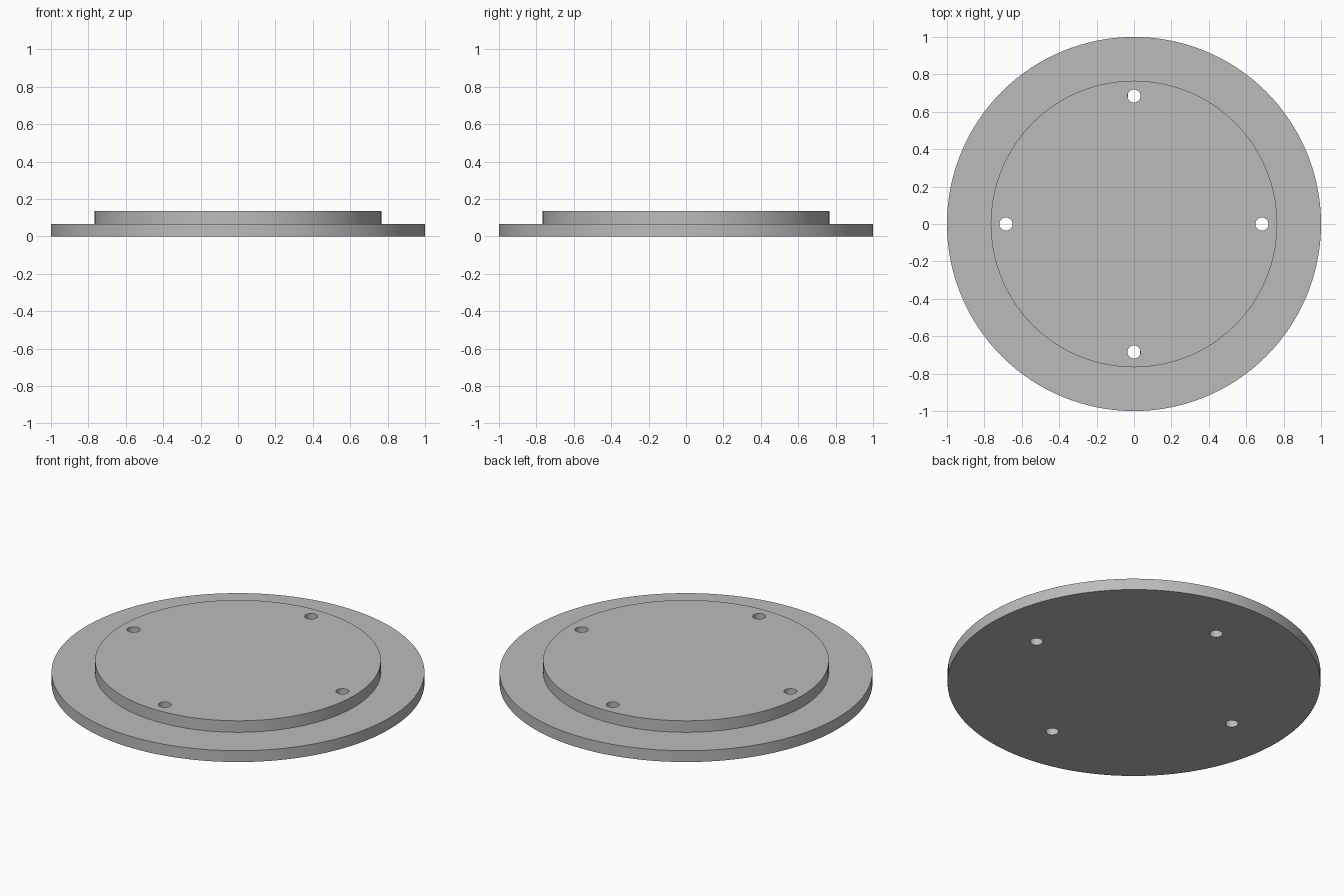
import bpy, bmesh, math
from mathutils import Matrix, Vector

SEGMENTS = 128
FLANGE_RADIUS, FLANGE_TOP = 1.0, 0.067
BOSS_RADIUS, BOSS_TOP = 0.766, 0.135
HOLE_RADIUS, HOLE_CIRCLE = 0.035, 0.684

if "Cube" in bpy.data.objects:
    bpy.data.objects.remove(bpy.data.objects["Cube"], do_unlink=True)

grey = bpy.data.materials.new("plain grey")
grey.use_nodes = True
grey.diffuse_color = (0.5, 0.5, 0.5, 1)
grey.node_tree.nodes["Principled BSDF"].inputs["Base Color"].default_value = (0.5, 0.5, 0.5, 1)


def make_object(name, bm):
    bmesh.ops.recalc_face_normals(bm, faces=bm.faces)
    mesh = bpy.data.meshes.new(name)
    bm.to_mesh(mesh)
    bm.free()
    mesh.materials.append(grey)
    obj = bpy.data.objects.new(name, mesh)
    bpy.context.collection.objects.link(obj)
    return obj


def stepped_disc(name, steps):
    """Round solid: the first (radius, z) is the base, each next one an extruded ring."""
    bm = bmesh.new()
    radius, z = steps[0]
    ring = bmesh.ops.create_circle(bm, cap_ends=True, segments=SEGMENTS, radius=radius,
                                   matrix=Matrix.Translation((0, 0, z)))["verts"]
    face = bm.faces[:][0]
    for new_radius, new_z in steps[1:]:
        result = bmesh.ops.extrude_face_region(bm, geom=[face], use_keep_orig=(z == 0))
        verts = [g for g in result["geom"] if isinstance(g, bmesh.types.BMVert)]
        face = next(g for g in result["geom"] if isinstance(g, bmesh.types.BMFace))
        scale = new_radius / radius
        for v in verts:
            v.co = Vector((v.co.x * scale, v.co.y * scale, new_z))
        radius, z = new_radius, new_z
    return make_object(name, bm)


# Wide flange with the raised round boss on top
plate = stepped_disc("flange_plate", [
    (FLANGE_RADIUS, 0), (FLANGE_RADIUS, FLANGE_TOP),
    (BOSS_RADIUS, FLANGE_TOP), (BOSS_RADIUS, BOSS_TOP)])

# Four bolt holes through the whole plate
bm = bmesh.new()
for i in range(4):
    angle = i * math.pi / 2
    place = Matrix.Translation((HOLE_CIRCLE * math.cos(angle), HOLE_CIRCLE * math.sin(angle), BOSS_TOP / 2))
    bmesh.ops.create_cone(bm, cap_ends=True, segments=48, radius1=HOLE_RADIUS,
                          radius2=HOLE_RADIUS, depth=BOSS_TOP * 2, matrix=place)
cutter = make_object("bolt_hole_cutter", bm)
cutter.hide_render = True

cut = plate.modifiers.new("bolt_holes", "BOOLEAN")
cut.operation = "DIFFERENCE"
cut.solver = "EXACT"
cut.object = cutter

bpy.ops.object.select_all(action="DESELECT")
plate.select_set(True)
bpy.context.view_layer.objects.active = plate
bpy.ops.object.modifier_apply(modifier=cut.name)
bpy.data.objects.remove(cutter, do_unlink=True)
bpy.ops.object.shade_smooth_by_angle(angle=math.radians(30))
